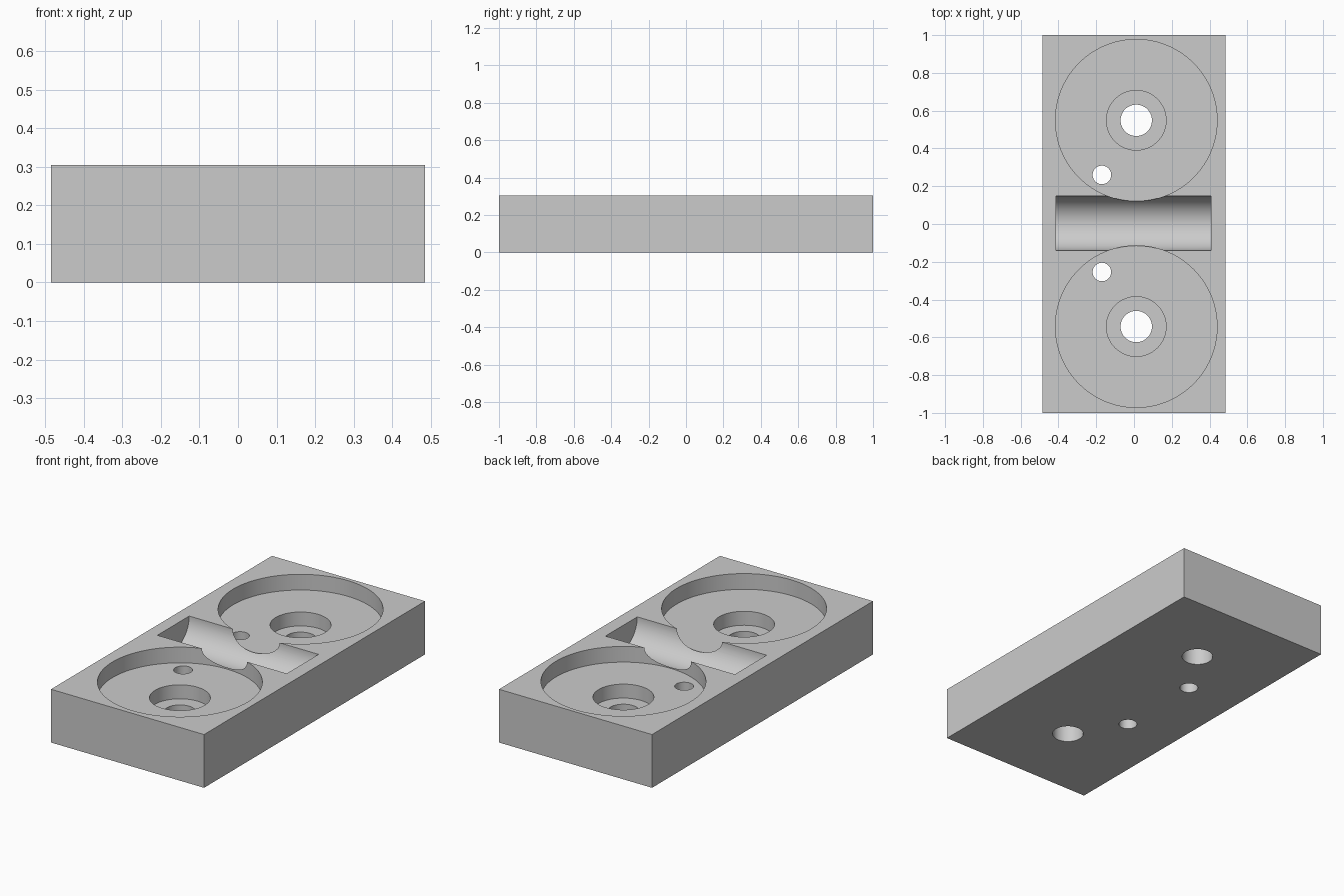
import bpy
from math import radians

cube = bpy.data.objects.get("Cube")
if cube:
    bpy.data.objects.remove(cube, do_unlink=True)

WIDTH, LENGTH, TOP = 0.97, 2.0, 0.305
POCKET_FLOOR = TOP - 0.09
BORE_FLOOR = POCKET_FLOOR - 0.08

grey = bpy.data.materials.new("plain grey")
grey.use_nodes = True
colour = (0.6, 0.6, 0.6, 1)
grey.diffuse_color = colour
grey.node_tree.nodes["Principled BSDF"].inputs["Base Color"].default_value = colour

# Solid block
bpy.ops.mesh.primitive_cube_add(size=1, location=(0, 0, TOP / 2))
block = bpy.context.object
block.name = "base_block"
block.scale = (WIDTH, LENGTH, TOP)
bpy.ops.object.transform_apply(location=False, rotation=False, scale=True)
block.data.materials.append(grey)


def cut(name, radius, depth, location, rotation=(0, 0, 0), sides=96):
    """Subtract a cylinder from the block."""
    bpy.ops.mesh.primitive_cylinder_add(vertices=sides, radius=radius, depth=depth,
                                        location=location, rotation=rotation)
    cutter = bpy.context.object
    cutter.name = name
    cutter.hide_render = True
    cutter.data.materials.append(grey)
    mod = block.modifiers.new(name, 'BOOLEAN')
    mod.operation = 'DIFFERENCE'
    mod.solver = 'EXACT'
    mod.object = cutter
    bpy.ops.object.select_all(action='DESELECT')
    block.select_set(True)
    bpy.context.view_layer.objects.active = block
    bpy.ops.object.modifier_apply(modifier=mod.name)
    bpy.data.objects.remove(cutter, do_unlink=True)


def cut_down(name, radius, x, y, floor):
    """Subtract an upright round hole from above the block to a floor height."""
    ceiling = TOP + 0.1
    cut(name, radius, ceiling - floor, (x, y, (ceiling + floor) / 2))


# Half-round channel across the middle
cut("channel_cutter", 0.144, 0.82, (-0.003, 0.004, TOP), (0, radians(90), 0))

# Round pockets, each with a counterbore, a centre hole and a small pin hole
for side in (1, -1):
    y = 0.003 + side * 0.546
    cut_down("pocket_cutter", 0.428, 0.012, y, POCKET_FLOOR)
    cut_down("counterbore_cutter", 0.158, 0.012, y, BORE_FLOOR)
    cut_down("centre_hole_cutter", 0.083, 0.012, y, -0.1)
    cut_down("pin_hole_cutter", 0.049, -0.17, 0.003 + side * 0.257, -0.1)

# Smooth the round walls and keep the rims sharp
bpy.ops.object.shade_smooth_by_angle(angle=radians(30))
